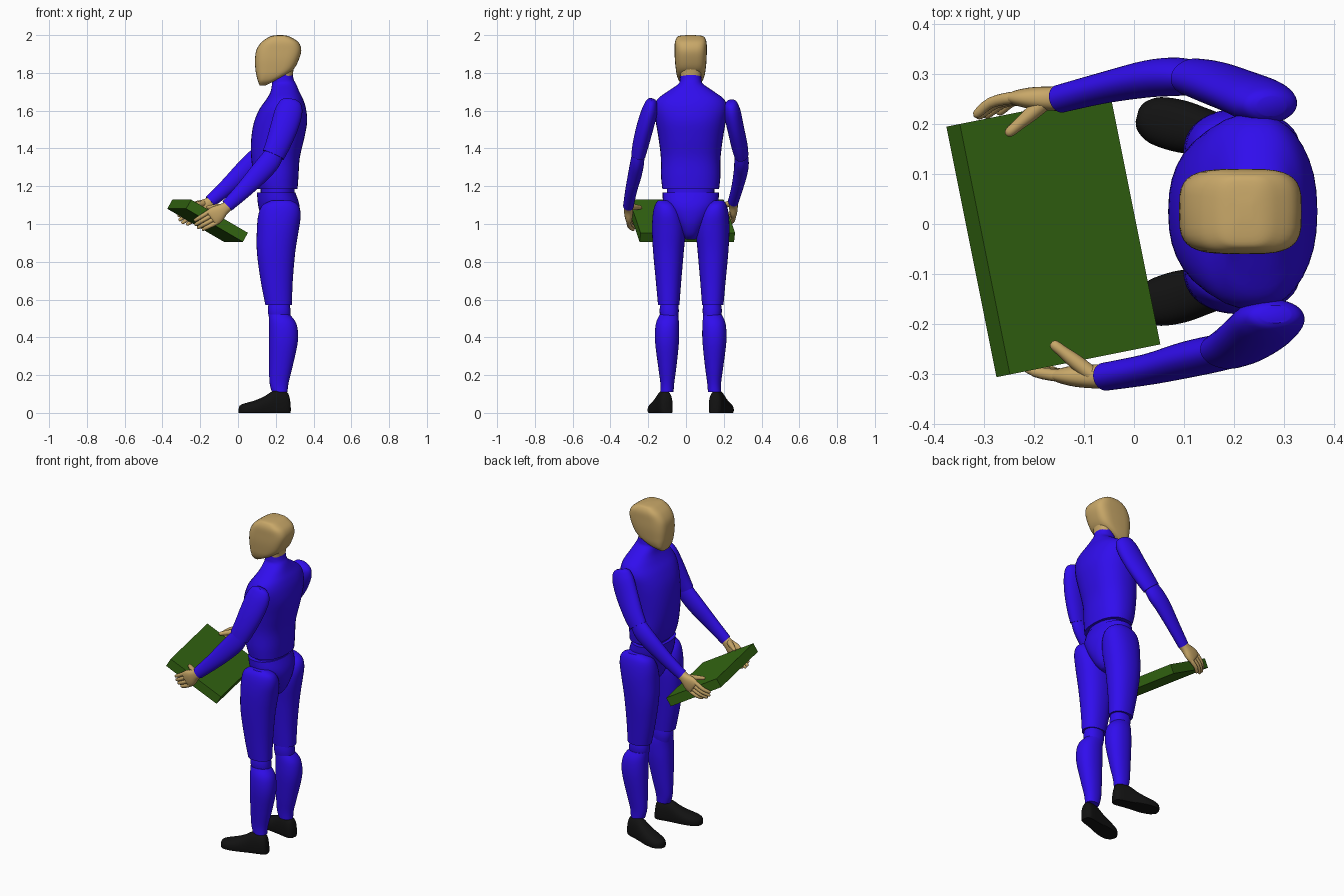
import bpy, bmesh, math
from mathutils import Vector, Matrix

MID = 0.025  # the body's own mirror plane in y


def material(name, rgb):
    m = bpy.data.materials.new(name)
    m.diffuse_color = (*rgb, 1)
    return m


BLUE = material("blue_cloth", (0.03, 0.004, 0.85))
TAN = material("tan_skin", (0.58, 0.39, 0.14))
BLACK = material("black_leather", (0.006, 0.006, 0.006))
GREEN = material("green_box", (0.035, 0.14, 0.006))


def finish(name, bm, mat, angle=40):
    bmesh.ops.recalc_face_normals(bm, faces=bm.faces)
    me = bpy.data.meshes.new(name)
    bm.to_mesh(me)
    bm.free()
    ob = bpy.data.objects.new(name, me)
    bpy.context.collection.objects.link(ob)
    me.materials.append(mat)
    bpy.ops.object.select_all(action='DESELECT')
    ob.select_set(True)
    bpy.context.view_layer.objects.active = ob
    bpy.ops.object.shade_smooth_by_angle(angle=math.radians(angle))
    return ob


def catmull(secs, sub):
    out = []
    for i in range(len(secs) - 1):
        p = [secs[max(i - 1, 0)], secs[i], secs[i + 1], secs[min(i + 2, len(secs) - 1)]]
        for k in range(sub):
            t = k / sub
            out.append([0.5 * (2 * b + (c - a) * t + (2 * a - 5 * b + 4 * c - d) * t * t
                               + (3 * b - a - 3 * c + d) * t ** 3) for a, b, c, d in zip(*p)])
    return out + [list(secs[-1])]


def loft(name, secs, mat, n=2.0, axis=None, sub=4, seg=36, floor=False):
    """Skin superellipse sections (x, y, z, half width in y, half depth) along a path."""
    secs = catmull(secs, sub)
    bm = bmesh.new()
    rings = []
    for i, s in enumerate(secs):
        a, b = secs[max(i - 1, 0)], secs[min(i + 1, len(secs) - 1)]
        t = Vector(axis) if axis else Vector(b[:3]) - Vector(a[:3])
        t.normalize()
        u = Vector((0, 1, 0))
        u = (u - t * u.dot(t)).normalized()
        v = t.cross(u)
        ring = []
        for k in range(seg):
            c, w = math.cos(2 * math.pi * k / seg), math.sin(2 * math.pi * k / seg)
            p = Vector(s[:3]) + u * math.copysign(abs(c) ** (2 / n), c) * s[3] \
                + v * math.copysign(abs(w) ** (2 / n), w) * s[4]
            if floor:
                p.z = max(p.z, 0)
            ring.append(bm.verts.new(p))
        rings.append(ring)
    for r, q in zip(rings, rings[1:]):
        for k in range(seg):
            j = (k + 1) % seg
            bm.faces.new((r[k], r[j], q[j], q[k]))
    bm.faces.new(rings[0])
    bm.faces.new(rings[-1])
    return finish(name, bm, mat)


def stack(name, rows, mat, n=2.2, mirror=False):
    """Horizontal sections given as (z, x0, x1, y0, y1)."""
    if mirror:
        rows = [(z, a, b, 2 * MID - d, 2 * MID - c) for z, a, b, c, d in rows]
    return loft(name, [((a + b) / 2, (c + d) / 2, z, (d - c) / 2, (b - a) / 2)
                       for z, a, b, c, d in rows], mat, n, axis=(0, 0, 1))


# head and neck
stack("head", [(1.733, .115, .145, -.01, .06), (1.755, .106, .19, -.035, .085),
               (1.785, .098, .25, -.048, .098), (1.82, .092, .295, -.054, .104),
               (1.87, .09, .322, -.059, .109), (1.92, .097, .335, -.06, .11),
               (1.96, .122, .322, -.059, .109), (1.985, .155, .288, -.05, .1),
               (1.996, .18, .262, -.035, .085), (2.0, .21, .235, .01, .04)], TAN, 3.6)
stack("neck", [(1.74, .2, .29, -.027, .077), (1.79, .2, .29, -.03, .08),
               (1.85, .19, .3, -.04, .09)], TAN, 2.3)

# torso with collar, waist core and pelvis
stack("torso", [(1.185, .105, .315, -.125, .175), (1.25, .085, .32, -.132, .182),
                (1.35, .07, .327, -.133, .183), (1.45, .07, .35, -.145, .195),
                (1.54, .085, .366, -.16, .21), (1.61, .115, .36, -.17, .22),
                (1.66, .15, .345, -.152, .202), (1.70, .172, .325, -.1, .15),
                (1.74, .18, .308, -.042, .092), (1.765, .182, .295, -.032, .082),
                (1.8, .2, .288, -.03, .08)], BLUE, 2.3)
stack("waist_core", [(1.13, .12, .3, -.1, .15), (1.22, .12, .3, -.1, .15)], BLUE)
stack("pelvis", [(.918, .185, .25, 0, .05), (.945, .155, .285, -.022, .072),
                 (1.0, .13, .315, -.055, .105), (1.06, .115, .327, -.095, .145),
                 (1.11, .105, .323, -.12, .17), (1.168, .1, .303, -.124, .174)], BLUE)

# legs and shoes, mirrored about the body plane
for side, flip in (("left", False), ("right", True)):
    stack(side + "_thigh", [(.57, .145, .285, -.148, -.035), (.7, .12, .29, -.16, -.025),
                            (.85, .1, .303, -.174, -.012), (.97, .1, .322, -.18, -.003),
                            (1.05, .108, .332, -.176, -.02), (1.1, .13, .318, -.165, -.05),
                            (1.125, .18, .28, -.148, -.085)], BLUE, mirror=flip)
    stack(side + "_knee", [(.48, .17, .275, -.13, -.045), (.54, .158, .278, -.14, -.038),
                           (.6, .165, .27, -.13, -.045)], BLUE, mirror=flip)
    stack(side + "_shin", [(.11, .18, .262, -.135, -.066), (.16, .167, .268, -.136, -.062),
                           (.25, .165, .29, -.148, -.05), (.38, .165, .317, -.164, -.037),
                           (.47, .165, .31, -.16, -.037), (.52, .162, .275, -.14, -.042)],
          BLUE, mirror=flip)
    foot = [(0, .018, .06), (.012, .032, .105), (.04, .038, .118), (.09, .041, .116),
            (.14, .047, .087), (.19, .052, .066), (.24, .047, .052), (.268, .03, .042),
            (.277, .012, .03)]
    sgn = -1 if not flip else 1
    d = Vector((-.97, sgn * .24, 0)).normalized()
    heel = Vector((.275, MID + sgn * .125, 0))
    loft(side + "_shoe", [(*(heel + d * s).xy, h * .3, w, h * .7) for s, w, h in foot],
         BLACK, 2.3, axis=d, floor=True)

# arms
loft("left_upper_arm", [(.283, -.18, 1.66, .018, .03), (.28, -.183, 1.645, .03, .055),
                        (.27, -.192, 1.6, .042, .072), (.247, -.215, 1.52, .045, .073),
                        (.215, -.238, 1.43, .043, .066), (.187, -.252, 1.365, .038, .06)], BLUE)
loft("left_forearm", [(.205, -.25, 1.40, .03, .045), (.17, -.257, 1.335, .036, .056),
                      (.11, -.27, 1.265, .036, .054), (.03, -.29, 1.18, .031, .044),
                      (-.058, -.305, 1.095, .028, .034)], BLUE)
loft("right_upper_arm", [(.275, .235, 1.65, .02, .03), (.27, .238, 1.635, .034, .055),
                         (.255, .245, 1.59, .045, .07), (.215, .262, 1.51, .044, .072),
                         (.16, .282, 1.42, .043, .064), (.12, .293, 1.365, .038, .058)], BLUE)
loft("right_forearm", [(.135, .29, 1.39, .03, .045), (.09, .294, 1.335, .038, .056),
                       (.03, .29, 1.28, .037, .052), (-.06, .272, 1.195, .031, .042),
                       (-.148, .25, 1.118, .028, .033)], BLUE)


def hand(side, wrist, knuckle, tip, thumb):
    w, k, f = Vector(wrist), Vector(knuckle), Vector(tip)
    loft(side + "_palm", [(*w.lerp(k, -.15), .024, .028), (*w.lerp(k, .2), .024, .031),
                          (*w.lerp(k, .65), .022, .046), (*w.lerp(k, 1.0), .016, .047),
                          (*w.lerp(k, 1.1), .009, .04)], TAN, 2.3)
    across = (f - k).cross(Vector((0, 1, 0))).normalized()
    if across.z > 0:
        across = -across
    for i, reach in enumerate((.92, 1.0, .96, .78)):  # index to little finger
        o = across * (i - 1.5) * .023
        a, b = k + o, k + o * .9 + (f - k) * reach
        bend = a.lerp(b, .55) + Vector((0, (k.y - f.y) * .25, 0))
        loft(f"{side}_finger_{i + 1}", [(*w.lerp(a, .85), .01, .01), (*a, .012, .012),
                                        (*bend, .011, .011), (*a.lerp(b, .92), .009, .009),
                                        (*b, .004, .004)], TAN, sub=3, seg=14)
    a, b = Vector(thumb[0]), Vector(thumb[1])
    loft(side + "_thumb", [(*a, .016, .018), (*a.lerp(b, .4), .015, .016),
                           (*a.lerp(b, .7), .012, .013), (*a.lerp(b, .93), .01, .01),
                           (*b, .004, .004)], TAN, sub=3, seg=14)


# hands gripping the box ends
hand("left", (-.06, -.305, 1.09), (-.135, -.303, 1.035), (-.225, -.272, .985),
     ((-.085, -.3, 1.09), (-.165, -.237, 1.088)))
hand("right", (-.15, .25, 1.115), (-.225, .252, 1.065), (-.308, .215, 1.01),
     ((-.17, .25, 1.11), (-.255, .178, 1.098)))

# tilted flat box
h, r = Vector((.98, .196, 0)).normalized(), math.radians(29.8)
u = h * math.cos(r) - Vector((0, 0, math.sin(r)))
v = Vector((-h.y, h.x, 0))
frame = Matrix((u, v, u.cross(v))).transposed().to_4x4()
bm = bmesh.new()
bmesh.ops.create_cube(bm, size=1, matrix=Matrix.Translation((-.161, -.023, 1.017)) @ frame
                      @ Matrix.Diagonal((.353, .51, .055, 1)))
finish("carried_box", bm, GREEN, 20)
